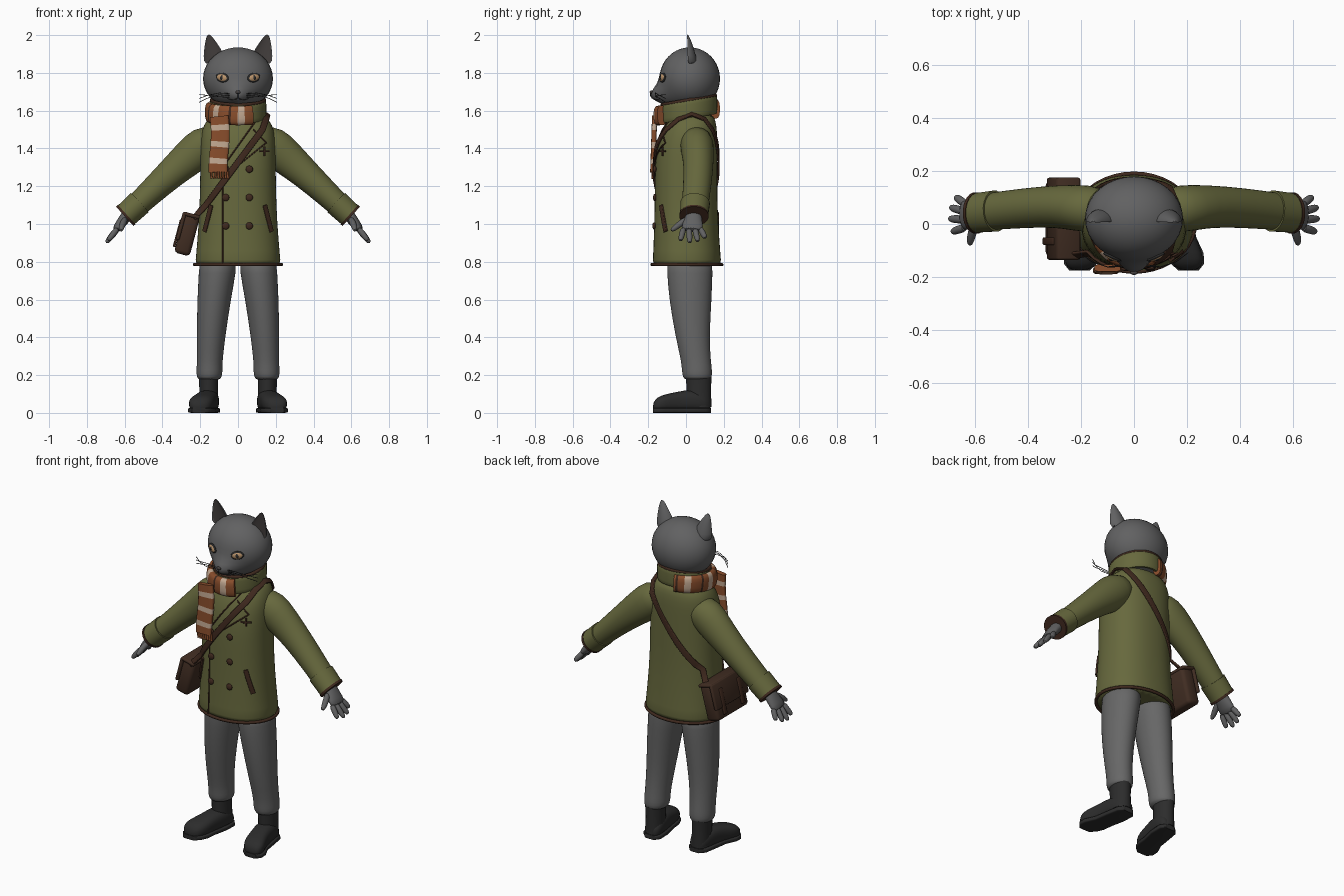
import bpy, bmesh, math
from mathutils import Vector, Matrix, Euler

if "Cube" in bpy.data.objects:
    bpy.data.objects.remove(bpy.data.objects["Cube"])

X, Y, Z = Vector((1, 0, 0)), Vector((0, 1, 0)), Vector((0, 0, 1))
COLOURS = {
    "fur grey": (0.12, 0.12, 0.122), "trouser grey": (0.135, 0.135, 0.135),
    "olive cloth": (0.135, 0.14, 0.047), "dark trim": (0.05, 0.022, 0.013),
    "bag leather": (0.052, 0.026, 0.016), "rust wool": (0.25, 0.075, 0.025),
    "cream wool": (0.55, 0.40, 0.29), "boot black": (0.025, 0.025, 0.025),
    "amber eye": (0.5, 0.3, 0.15), "inner ear": (0.06, 0.052, 0.05)}
MATS = {}
for label, rgb in COLOURS.items():
    m = bpy.data.materials.new(label)
    m.use_nodes = True
    m.diffuse_color = (*rgb, 1)
    bsdf = m.node_tree.nodes["Principled BSDF"]
    bsdf.inputs["Base Color"].default_value = (*rgb, 1)
    bsdf.inputs["Roughness"].default_value = 0.8
    MATS[label] = m
parts = []


def put(name, bm, mats, sub=0):
    bmesh.ops.recalc_face_normals(bm, faces=bm.faces)
    mesh = bpy.data.meshes.new(name)
    bm.to_mesh(mesh)
    bm.free()
    for label in ([mats] if isinstance(mats, str) else mats):
        mesh.materials.append(MATS[label])
    ob = bpy.data.objects.new(name, mesh)
    bpy.context.scene.collection.objects.link(ob)
    if sub:
        ob.modifiers.new("smooth", "SUBSURF").levels = sub
        ob.modifiers["smooth"].render_levels = sub
    parts.append(ob)


def loft(name, secs, mats, ref=Y, tan=None, seg=20, power=2, closed=False, sub=0, pick=None, front=1):
    """Skin superellipse sections (x, y, z, a, b[, normal]) along a path."""
    bm, rings, n = bmesh.new(), [], len(secs)
    pos = [Vector(s[:3]) for s in secs]
    for i, s in enumerate(secs):
        lo, hi = (i - 1, (i + 1) % n) if closed else (max(i - 1, 0), min(i + 1, n - 1))
        t = tan or (pos[hi] - pos[lo]).normalized()
        r = s[5] if len(s) > 5 else ref
        v = (r - t * r.dot(t)).normalized()
        u = v.cross(t)
        ring = []
        for j in range(seg):
            ang = math.tau * (j + 0.5) / seg
            c, d = math.cos(ang), math.sin(ang)
            c = math.copysign(abs(c) ** (2 / power), c)
            d = math.copysign(abs(d) ** (2 / power), d) * (front if d < 0 else 1)
            ring.append(bm.verts.new(pos[i] + u * c * s[3] + v * d * s[4]))
        rings.append(ring)
    for i in range(n if closed else n - 1):
        p, q = rings[i], rings[(i + 1) % n]
        for j in range(seg):
            k = (j + 1) % seg
            f = bm.faces.new((p[j], p[k], q[k], q[j]))
            f.material_index = pick(i, j) if pick else 0
    if not closed:
        bm.faces.new(rings[0])
        bm.faces.new(rings[-1])
    put(name, bm, mats, sub)


def tube(name, pts, r, mat, ref=Y, closed=False):
    loft(name, [(*p, r, r) for p in pts], mat, ref, seg=8, closed=closed)


def ball(name, loc, size, mat, rot=(0, 0, 0), shape=None):
    bm = bmesh.new()
    bmesh.ops.create_uvsphere(bm, u_segments=32, v_segments=20, radius=1)
    bm.transform(Matrix.LocRotScale(Vector(loc), Euler(rot), Vector(size)))
    if shape:
        for v in bm.verts:
            shape(v.co)
    put(name, bm, mat)


def box(name, loc, size, mat, rot=(0, 0, 0), bevel=0.008):
    bm = bmesh.new()
    bmesh.ops.create_cube(bm, size=1)
    bm.transform(Matrix.Diagonal((*size, 1)))
    bmesh.ops.bevel(bm, geom=bm.edges[:], offset=bevel, segments=2, profile=0.5, affect='EDGES')
    bm.transform(Matrix.LocRotScale(Vector(loc), Euler(rot), None))
    put(name, bm, mat)


# Coat body: height, y centre, half width, half depth
COAT = [(0.78, 0.005, 0.228, 0.183), (0.79, 0.005, 0.227, 0.182), (0.92, 0.003, 0.215, 0.174),
        (1.1, 0, 0.203, 0.166), (1.3, 0, 0.2, 0.166), (1.42, 0.005, 0.2, 0.16),
        (1.5, 0.018, 0.192, 0.147), (1.55, 0.028, 0.168, 0.128), (1.59, 0.03, 0.125, 0.11)]
P = 2.3
loft("coat", [(0, cy, z, rx, ry) for z, cy, rx, ry in COAT], "olive cloth", tan=Z, seg=32, power=P, sub=1)


def surf(x, z, side=-1, off=0.004):
    """Point on the coat at x, z on the front (-1) or back (1)."""
    for lo, hi in zip(COAT, COAT[1:]):
        if z <= hi[0]:
            break
    k = (z - lo[0]) / (hi[0] - lo[0])
    cy, rx, ry = (lo[i] + (hi[i] - lo[i]) * k for i in (1, 2, 3))
    return Vector((x, cy + side * (off + ry * max(0, 1 - abs(x / rx) ** P) ** (1 / P)), z))


def ellipse(cx, cy, rx, ry, z, n=40):
    return [(cx + rx * math.cos(a), cy + ry * math.sin(a), z(math.sin(a)))
            for a in (math.tau * i / n for i in range(n))]


# Coat trim, front edge, lapels, buttons, chest toggle
hem = [(x * 1.02, y * 1.02, z) for x, y, z in ellipse(0, 0.005, 0.226, 0.181, lambda s: 0.785)]
tube("hem_trim", hem, 0.009, "dark trim", Z, True)
tube("front_edge", [surf(-0.08, 0.79 + 0.05 * i, off=0) for i in range(11)], 0.004, "dark trim")
for name, a, b in (("lapel_edge", (0.09, 1.54), (-0.06, 1.33)), ("lapel_notch", (0.08, 1.5), (0.15, 1.43)),
                   ("lapel_fold", (0.15, 1.43), (0.0, 1.31))):
    line = [surf(a[0] + (b[0] - a[0]) * t / 6, a[1] + (b[1] - a[1]) * t / 6, off=0.001) for t in range(7)]
    tube(name, line, 0.004, "dark trim")
for x in (-0.065, 0.06):
    for z in (0.99, 1.14, 1.29):
        ball("button", surf(x, z), (0.019, 0.009, 0.019), "dark trim")
for size in ((0.06, 0.008, 0.01), (0.01, 0.008, 0.05)):
    box("chest_toggle", surf(0.14, 1.385, off=0.002), size, "dark trim", (0, 0, 0.5), 0.002)

# Collar and its edging
collar = ellipse(0, 0.015, 0.139, 0.14, lambda s: 1.607 + 0.025 * s)
loft("collar", [(*p, 0.011, 0.05) for p in collar], "olive cloth", Z, seg=12, power=4, closed=True)
tube("collar_trim", [(x, y, z + 0.049) for x, y, z in collar], 0.010, "dark trim", Z, True)

# Sleeves, cuffs, hands, pockets
FINGERS = [(0.074, 0.674, 0.103, 0.925), (0.046, 0.694, 0.063, 0.907),
           (0.016, 0.698, 0.02, 0.9), (-0.012, 0.688, -0.03, 0.912)]
for s, side in ((1, "left"), (-1, "right")):
    def arm(name, secs, mat, **kw):
        loft(side + name, [(s * q[0], *q[1:]) for q in secs], mat, **kw)
    arm("_sleeve", [(0.1, 0.05, 1.46, 0.07, 0.08), (0.18, 0.058, 1.42, 0.108, 0.092),
                    (0.26, 0.065, 1.35, 0.096, 0.083), (0.35, 0.065, 1.272, 0.081, 0.078),
                    (0.47, 0.055, 1.16, 0.069, 0.074), (0.56, 0.045, 1.075, 0.062, 0.07),
                    (0.59, 0.042, 1.05, 0.06, 0.068)], "olive cloth", sub=1)
    arm("_cuff", [(0.522, 0.049, 1.112, 0.07, 0.078), (0.594, 0.042, 1.046, 0.067, 0.075)], "olive cloth")
    arm("_cuff_trim", [(0.59, 0.042, 1.05, 0.07, 0.078), (0.6, 0.042, 1.041, 0.07, 0.078)], "dark trim")
    arm("_palm", [(0.56, 0.042, 1.08, 0.034, 0.04), (0.6, 0.04, 1.03, 0.03, 0.044),
                  (0.63, 0.034, 0.99, 0.026, 0.058), (0.652, 0.032, 0.962, 0.018, 0.056)],
        "fur grey", sub=1)
    for y0, x1, y1, z1 in FINGERS:
        base, tip = Vector((0.635, y0, 0.98)), Vector((x1, y1, z1))
        arm("_finger", [(*base.lerp(tip, t), r, r) for t, r in
                        ((0, 0.017), (0.5, 0.0165), (0.85, 0.015), (1, 0.008))], "fur grey", seg=10, sub=1)
    arm("_thumb", [(0.595, 0.01, 1.03, 0.018, 0.02), (0.612, -0.035, 0.998, 0.018, 0.018),
                   (0.618, -0.065, 0.975, 0.015, 0.015), (0.62, -0.08, 0.964, 0.008, 0.008)],
        "fur grey", ref=Z, seg=10, sub=1)
    pocket = [surf(s * (0.142 + 0.035 * t / 4), 1.1 - 0.14 * t / 4, off=0.002) for t in range(5)]
    loft(side + "_pocket", [(*p, 0.013, 0.007, Vector((s * 0.8, -1, 0))) for p in pocket],
         "dark trim", seg=12, power=5)

    # Trousers and boots
    arm("_trouser_leg", [(0.105, 0.02, 0.84, 0.1, 0.125), (0.108, 0.02, 0.75, 0.1, 0.122),
                         (0.127, 0.023, 0.6, 0.09, 0.114), (0.143, 0.034, 0.4, 0.076, 0.09),
                         (0.15, 0.054, 0.27, 0.068, 0.079), (0.151, 0.058, 0.225, 0.07, 0.081),
                         (0.152, 0.06, 0.19, 0.068, 0.078), (0.153, 0.062, 0.172, 0.055, 0.068)],
        "trouser grey", tan=Z, sub=1)
    arm("_boot_shaft", [(0.155, 0.07, 0.03, 0.053, 0.065), (0.155, 0.068, 0.12, 0.05, 0.066),
                        (0.156, 0.067, 0.19, 0.052, 0.068)], "boot black", tan=Z)
    FOOT = [(0.15, 0.132, 0.03, 0.025), (0.152, 0.105, 0.055, 0.05), (0.16, 0.03, 0.06, 0.06),
            (0.175, -0.05, 0.057, 0.053), (0.192, -0.11, 0.068, 0.046), (0.202, -0.15, 0.06, 0.04),
            (0.206, -0.176, 0.035, 0.024)]
    arm("_boot_foot", [(x, y, h + 0.006, w, h) for x, y, w, h in FOOT], "boot black",
        ref=Z, tan=-Y, power=2.6, sub=1)
    arm("_boot_sole", [(x, y, 0.013, w + 0.003, 0.013) for x, y, w, h in FOOT], "boot black",
        ref=Z, tan=-Y, power=6)

# Head with a pushed out muzzle
def muzzle(x, z):
    return 0.075 * math.exp(-(x / 0.075) ** 2 - ((z - 1.67) / 0.06) ** 2)


def face(x, z, off=0.0):
    d = 1 - (x / 0.185) ** 2 - ((z - 1.77) / 0.165) ** 2
    return Vector((x, 0.02 - 0.16 * math.sqrt(max(d, 0)) - muzzle(x, z) - off, z))


def pull(co):
    if co.y < 0.02:
        co.y -= muzzle(co.x, co.z) * min(1, (0.02 - co.y) / 0.06)


ball("head", (0, 0.02, 1.77), (0.185, 0.16, 0.165), "fur grey", shape=pull)
ball("nose", face(0, 1.698), (0.014, 0.008, 0.009), "inner ear")
tube("muzzle_line", [face(0, z, 0.001) for z in (1.692, 1.68, 1.668)], 0.002, "boot black", X)

for s, side in ((1, "left"), (-1, "right")):
    # Ears with hollow fronts
    loft(side + "_ear", [(s * x, 0.005, z, a, b) for x, z, a, b in
                         ((0.12, 1.84, 0.064, 0.06), (0.126, 1.89, 0.057, 0.048), (0.138, 1.94, 0.04, 0.034),
                          (0.149, 1.98, 0.022, 0.018), (0.154, 2.004, 0.007, 0.006))],
         ["fur grey", "inner ear"], tan=Z, sub=1, front=-0.35, pick=lambda i, j: 1 if 11 <= j <= 17 else 0)
    # Eyes
    spot, turn = face(s * 0.083, 1.775), (0, -s * 0.2, s * 0.42)
    ball(side + "_eye_rim", spot, (0.037, 0.009, 0.025), "boot black", turn)
    ball(side + "_eye", spot, (0.032, 0.013, 0.02), "amber eye", turn)
    ball(side + "_pupil", spot, (0.012, 0.016, 0.017), "boot black", turn)
    # Mouth and whiskers
    tube(side + "_mouth", [face(s * x, z, 0.001) for x, z in
                           ((0, 1.668), (0.015, 1.659), (0.035, 1.657), (0.055, 1.664))], 0.002, "boot black", Z)
    for z0, z1 in ((1.69, 1.665), (1.68, 1.645), (1.67, 1.685)):
        tube(side + "_whisker", [face(s * 0.045, z0), (s * 0.1, -0.162, z0 + 0.004),
                                 (s * 0.16, -0.142, (z0 + z1) / 2 + 0.004), (s * 0.205, -0.108, z1)],
             0.0018, "boot black", Z)

# Scarf wrapped over the right side, with a hanging end
WOOL = ["rust wool", "cream wool", "dark trim"]
wrap = []
for i in range(49):
    a = math.radians(-62 - 195 * i / 48)
    wrap.append((0.15 * math.cos(a), 0.006 + 0.153 * math.sin(a), 1.592 + 0.018 * math.sin(a), 0.025, 0.052))
loft("scarf_wrap", wrap, WOOL, Z, seg=16, power=2.8,
     pick=lambda i, j: 1 if i % 12 in (4, 5, 6) else 2 if i % 12 == 10 else 0)
tail = [(-0.1 + 0.006 * math.sin(i / 4), -0.166 - 0.0005 * i, 1.57 - 0.0148 * i, 0.05, 0.014) for i in range(21)]
loft("scarf_tail", tail, WOOL, Y, seg=16, power=4, pick=lambda i, j: 1 if i % 6 in (3, 4) else 0)
for i in range(8):
    x = -0.142 + 0.0125 * i
    tube("scarf_fringe", [(x, -0.176, 1.28), (x, -0.178, 1.255), (x + 0.003, -0.178, 1.24)], 0.006, "rust wool")

# Shoulder bag
lean = (0, 0.26, 0)
centre, spin = Vector((-0.27, 0.02, 0.943)), Euler(lean).to_matrix()
for name, off, size, mat, bev in (
        ("bag_body", (0, 0, 0), (0.085, 0.29, 0.215), "bag leather", 0.02),
        ("bag_flap", (-0.042, 0, 0.035), (0.02, 0.31, 0.15), "bag leather", 0.008),
        ("bag_lid", (-0.004, 0, 0.105), (0.09, 0.31, 0.02), "bag leather", 0.008),
        ("bag_front_tie", (-0.05, -0.085, -0.005), (0.014, 0.028, 0.15), "dark trim", 0.004),
        ("bag_back_tie", (-0.05, 0.085, -0.005), (0.014, 0.028, 0.15), "dark trim", 0.004)):
    box(name, centre + spin @ Vector(off), size, mat, lean, bev)

# Strap over the left shoulder
STEPS = [i / 12 for i in range(13)]
rise = [surf(-0.17 + 0.3 * t, 1.1 + 0.4 * t, -1, 0.006) for t in STEPS]
fall = [surf(0.13 - 0.31 * t, 1.5 - 0.4 * t, 1, 0.006) for t in STEPS]
over = [Vector(p) for p in ((0.148, -0.04, 1.555), (0.155, 0.03, 1.582), (0.148, 0.1, 1.555))]
path = [Vector((-0.235, -0.12, 1.03))] + rise + over + fall + [Vector((-0.235, 0.14, 1.03))]
strap = []
for p in path:
    lift = max(0, p.z - 1.42) * 9
    out = Vector((p.x / 0.042, (p.y - 0.02) / 0.026, 0)).normalized() + Z * lift
    strap.append((*p, 0.017, 0.006, out.normalized()))
loft("bag_strap", strap, "dark trim", seg=12, power=5)

# Smooth shading with crisp edges
bpy.ops.object.select_all(action='DESELECT')
for ob in parts:
    ob.select_set(True)
bpy.context.view_layer.objects.active = parts[0]
bpy.ops.object.shade_smooth_by_angle(angle=math.radians(50))
